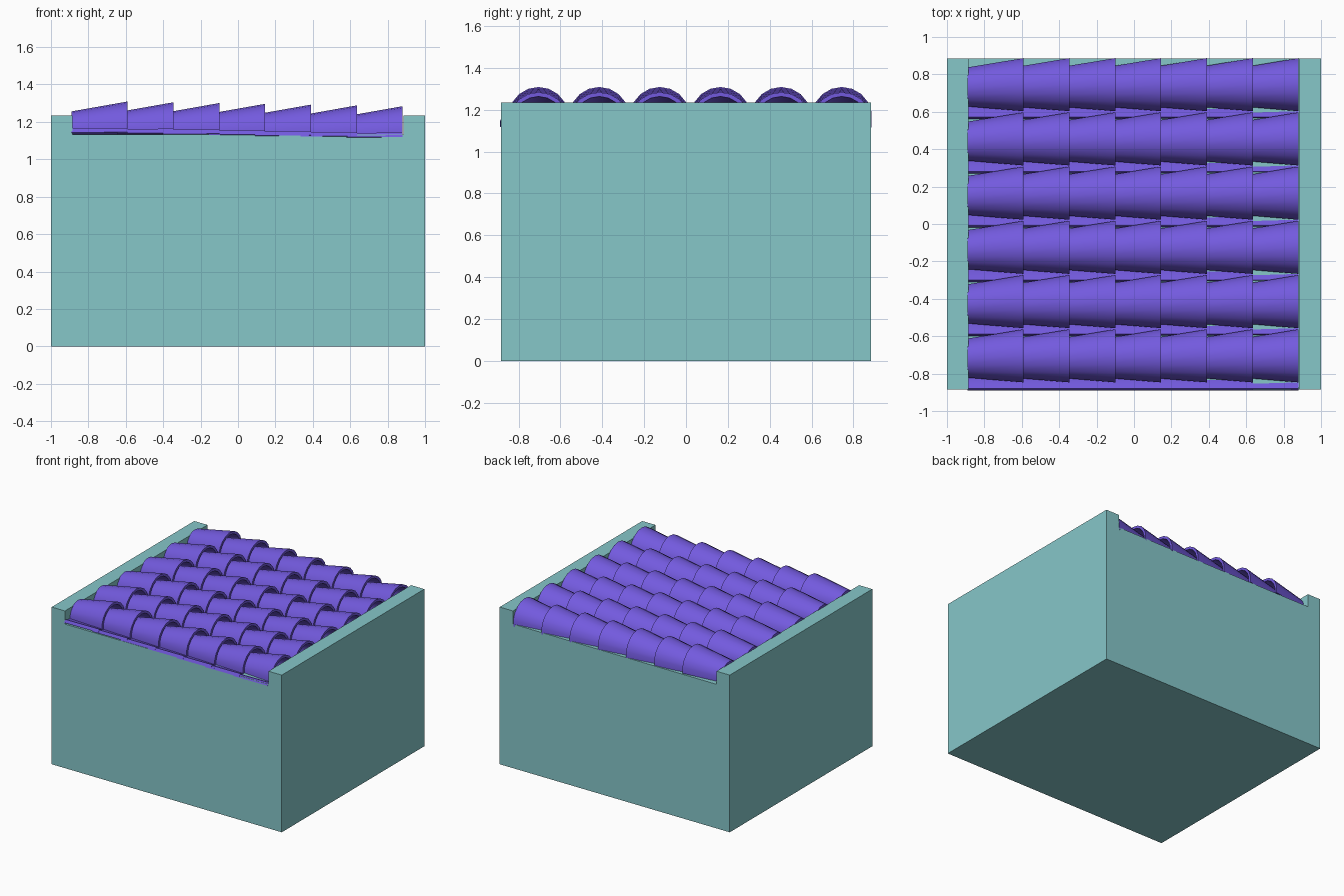
import bpy, bmesh, math

cube = bpy.data.objects.get("Cube")
if cube:
    bpy.data.objects.remove(cube, do_unlink=True)


def make_material(name, rgb):
    mat = bpy.data.materials.new(name)
    mat.use_nodes = True
    mat.diffuse_color = (*rgb, 1)
    mat.node_tree.nodes["Principled BSDF"].inputs["Base Color"].default_value = (*rgb, 1)
    return mat


def add_object(name, bm, mat):
    bmesh.ops.recalc_face_normals(bm, faces=bm.faces)
    mesh = bpy.data.meshes.new(name)
    bm.to_mesh(mesh)
    bm.free()
    mesh.materials.append(mat)
    obj = bpy.data.objects.new(name, mesh)
    bpy.context.collection.objects.link(obj)
    return obj


def arc_ring(bm, x, y, z, radius, thick, sweep, up, steps):
    """Pairs of outer and inner points along an arc around (y, z)."""
    ring = []
    for i in range(steps + 1):
        a = -sweep + 2 * sweep * i / steps
        ring.append([bm.verts.new((x, y + r * math.sin(a), z + up * r * math.cos(a)))
                     for r in (radius, radius - thick)])
    return ring


def tile_field(name, mat, ends, thick, sweep, up, steps):
    """One curved tile lofted between two ends, repeated over the whole roof."""
    bm = bmesh.new()
    a, b = [arc_ring(bm, *end, thick, sweep, up, steps) for end in ends]
    for i in range(steps):
        for side in (0, 1):
            bm.faces.new((a[i][side], a[i + 1][side], b[i + 1][side], b[i][side]))
        for end in (a, b):
            bm.faces.new((end[i][0], end[i + 1][0], end[i + 1][1], end[i][1]))
    for i in (0, steps):
        bm.faces.new((a[i][0], a[i][1], b[i][1], b[i][0]))
    obj = add_object(name, bm, mat)
    bpy.ops.object.select_all(action='DESELECT')
    obj.select_set(True)
    bpy.context.view_layer.objects.active = obj
    bpy.ops.object.shade_smooth_by_angle(angle=math.radians(40))
    for label, count, step in (("along_slope", 7, (0.245, 0, -0.0042)),
                               ("across_roof", 6, (0, 0.29, 0))):
        array = obj.modifiers.new(label, 'ARRAY')
        array.count = count
        array.use_relative_offset = False
        array.use_constant_offset = True
        array.constant_offset_displace = step
    return obj


teal = make_material("teal_wall", (0.238, 0.571, 0.584))
purple = make_material("purple_tile", (0.171, 0.102, 0.73))

# Building block with a parapet at each end and an open roof channel
half_depth, top, floor = 0.885, 1.235, 1.132
outline = [(-1, 0), (1, 0), (1, top), (0.885, top), (0.885, floor),
           (-0.885, floor), (-0.885, top), (-1, top)]
bm = bmesh.new()
face = bm.faces.new([bm.verts.new((x, -half_depth, z)) for x, z in outline])
result = bmesh.ops.extrude_face_region(bm, geom=[face])
bmesh.ops.translate(bm, vec=(0, 2 * half_depth, 0),
                    verts=[v for v in result["geom"] if isinstance(v, bmesh.types.BMVert)])
add_object("building_block", bm, teal)

# Convex cover tiles: each end is x, y, z of the arc centre, then radius
tile_field("cover_tiles", purple,
           [(-0.89, -0.717, 1.15, 0.106), (-0.59, -0.705, 1.165, 0.144)],
           0.02, math.radians(100), 1, 10)

# Shallow channel tiles between the covers
tile_field("channel_tiles", purple,
           [(-0.89, -0.807, 1.318, 0.193), (-0.59, -0.807, 1.32, 0.193)],
           0.025, 0.44, -1, 6)
